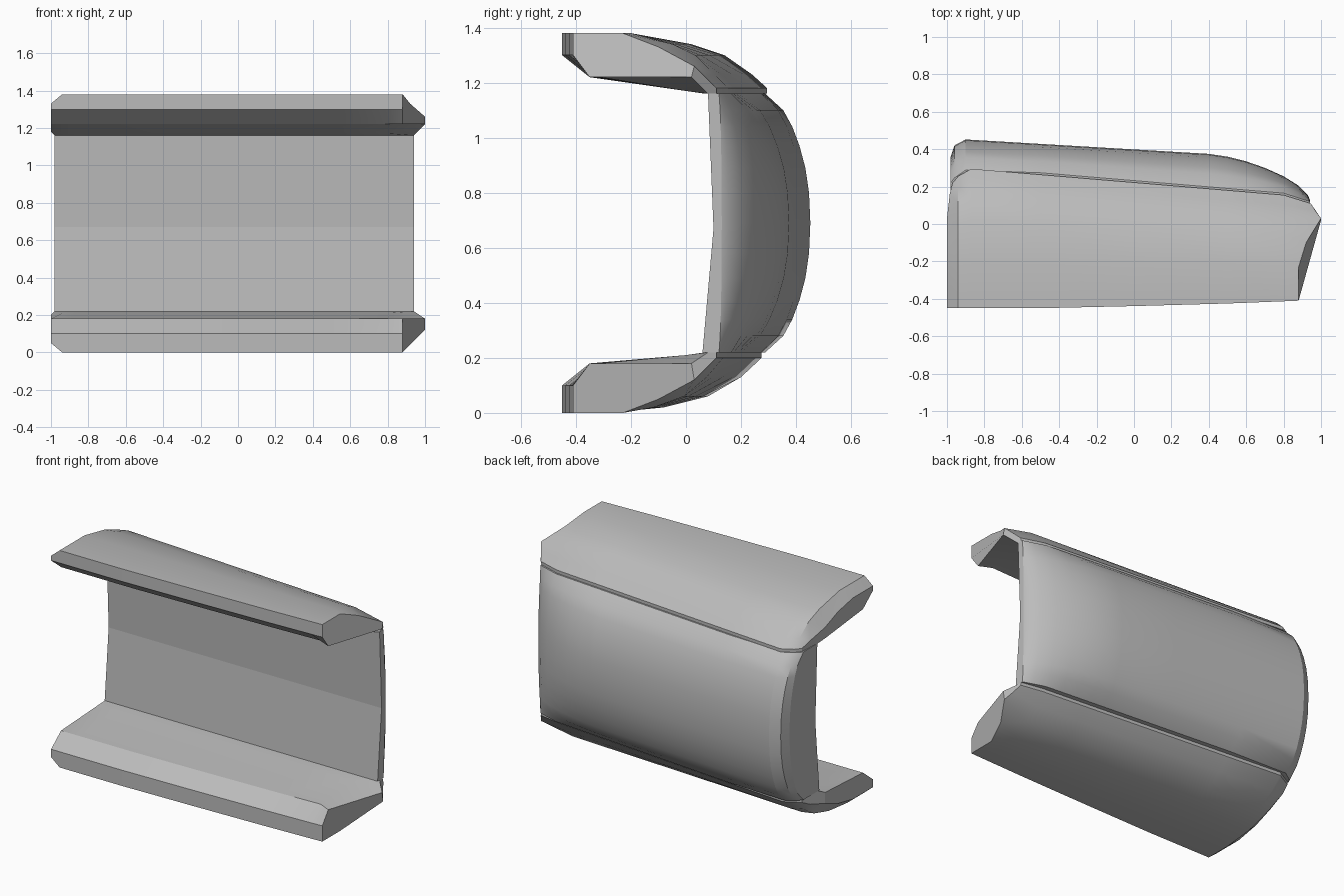
import bpy, bmesh, math

cube = bpy.data.objects.get("Cube")
if cube:
    bpy.data.objects.remove(cube)

grey = bpy.data.materials.new("plain_grey")
grey.use_nodes = True
grey.diffuse_color = (0.5, 0.5, 0.5, 1)
grey.node_tree.nodes["Principled BSDF"].inputs["Base Color"].default_value = (0.5, 0.5, 0.5, 1)


def interp(table, x):
    """Straight-line lookup in a list of (x, value) pairs."""
    for (xa, a), (xb, b) in zip(table, table[1:]):
        if x <= xb:
            return a + (b - a) * max(0, x - xa) / (xb - xa)
    return table[-1][1]


def loft(name, columns, caps):
    """Skin closed sections, each a list of points, and close both ends."""
    bm = bmesh.new()
    rings = [[bm.verts.new(p) for p in col] for col in columns]
    n = len(rings[0])
    for a, b in zip(rings, rings[1:]):
        for i in range(n):
            j = (i + 1) % n
            bm.faces.new((a[i], a[j], b[j], b[i]))
    for ring in (rings[0], rings[-1]):
        for cap in caps:
            bm.faces.new([ring[i] for i in cap])
    bmesh.ops.recalc_face_normals(bm, faces=bm.faces)
    mesh = bpy.data.meshes.new(name)
    bm.to_mesh(mesh)
    bm.free()
    mesh.materials.append(grey)
    obj = bpy.data.objects.new(name, mesh)
    bpy.context.collection.objects.link(obj)
    bpy.ops.object.select_all(action='DESELECT')
    obj.select_set(True)
    bpy.context.view_layer.objects.active = obj
    bpy.ops.object.shade_smooth_by_angle(angle=math.radians(28))
    # Inner and end faces stay flat
    for f in mesh.polygons:
        if f.normal.y < -0.9 or len(f.vertices) > 4:
            f.use_smooth = False
    return obj


# Back panel: bulging rear, slightly creased inner wall
crown = [(-0.98, 0.36), (-0.96, 0.42), (-0.9, 0.452), (0.4, 0.375), (0.5, 0.36), (0.6, 0.335),
         (0.7, 0.3), (0.8, 0.255), (0.88, 0.205), (0.93, 0.155), (0.94, 0.13)]
rim = [(-0.98, 0.22), (-0.95, 0.26), (-0.87, 0.305), (0.8, 0.165), (0.94, 0.12)]
bulge = [(0, 0), (0.06, 0.4), (0.12, 0.6), (0.19, 0.76), (0.27, 0.89), (0.36, 0.97), (0.47, 1)]
heights = [(0.22 + d, s) for d, s in bulge] + [(1.16 - d, s) for d, s in bulge[-2::-1]]

columns = []
for x in [c[0] for c in crown[:3]] + [-0.5, 0] + [c[0] for c in crown[3:]]:
    e, c = interp(rim, x), interp(crown, x)
    ring = [(x, e + (c - e) * s, z) for z, s in heights]
    ring += [(x, 0.08, 1.16), (x, 0.1, 0.67), (x, 0.06, 0.22)]
    columns.append(ring)
loft("back_panel", columns, [range(len(columns[0]))])


# Upper and lower lips: sections hold (y, depth below the outer plane)
def lip(name, outer, ridge, to_z):
    edge = outer[0][0]
    front_depth = ridge - 0.08
    section = [(-0.45, 0), (-0.45, front_depth), (-0.35, ridge), (0, 0.21), (0.07, 0.22),
               (edge, 0.22)] + outer
    left = [(-1, -0.45, 0.05), (-1, -0.45, front_depth), (-1, -0.35, ridge), (-1, 0.03, 0.2),
            (-0.98, 0.07, 0.22), (-0.97, 0.22, 0.22), (-0.97, 0.22, 0.2), (-0.985, 0.16, 0.17),
            (-1, 0.03, 0.13), (-1, -0.1, 0.08), (-1, -0.25, 0.05)]
    right = [(0.88, -0.41, 0), (0.88, -0.41, front_depth), (0.88, -0.35, ridge), (1, 0.02, ridge),
             (0.94, 0.08, 0.22), (0.94, 0.11, 0.22), (0.945, 0.11, 0.2), (0.97, 0.07, 0.16),
             (1, 0.03, 0.12), (0.92, -0.1, 0.05), (0.88, -0.23, 0)]
    front = [(-0.4, 0), (0.5, 0.025), (0.88, 0.04)]
    cols = [left]
    for x in (-0.94, -0.87, -0.5, 0, 0.5, 0.8):
        col = []
        for i, (y, d) in enumerate(section):
            if i < 3:
                y += interp(front, x)
            elif i > 4:
                w = max(0, min(1, (y + 0.2) / 0.45))
                y += w * (interp(rim, x) - 0.305)
            col.append((x, y, d))
        cols.append(col)
    cols.append(right)
    loft(name, [[(x, y, to_z(d)) for x, y, d in col] for col in cols],
         [(0, 1, 2, 3, 8, 9, 10), (3, 4, 5, 6, 7, 8)])


lip("upper_lip", [(0.295, 0.2), (0.24, 0.15), (0.14, 0.08), (0.02, 0.04), (-0.2, 0)],
    0.16, lambda d: 1.38 - d)
lip("lower_lip", [(0.275, 0.2), (0.2, 0.13), (0.08, 0.06), (-0.08, 0.02), (-0.28, 0)],
    0.18, lambda d: d)
